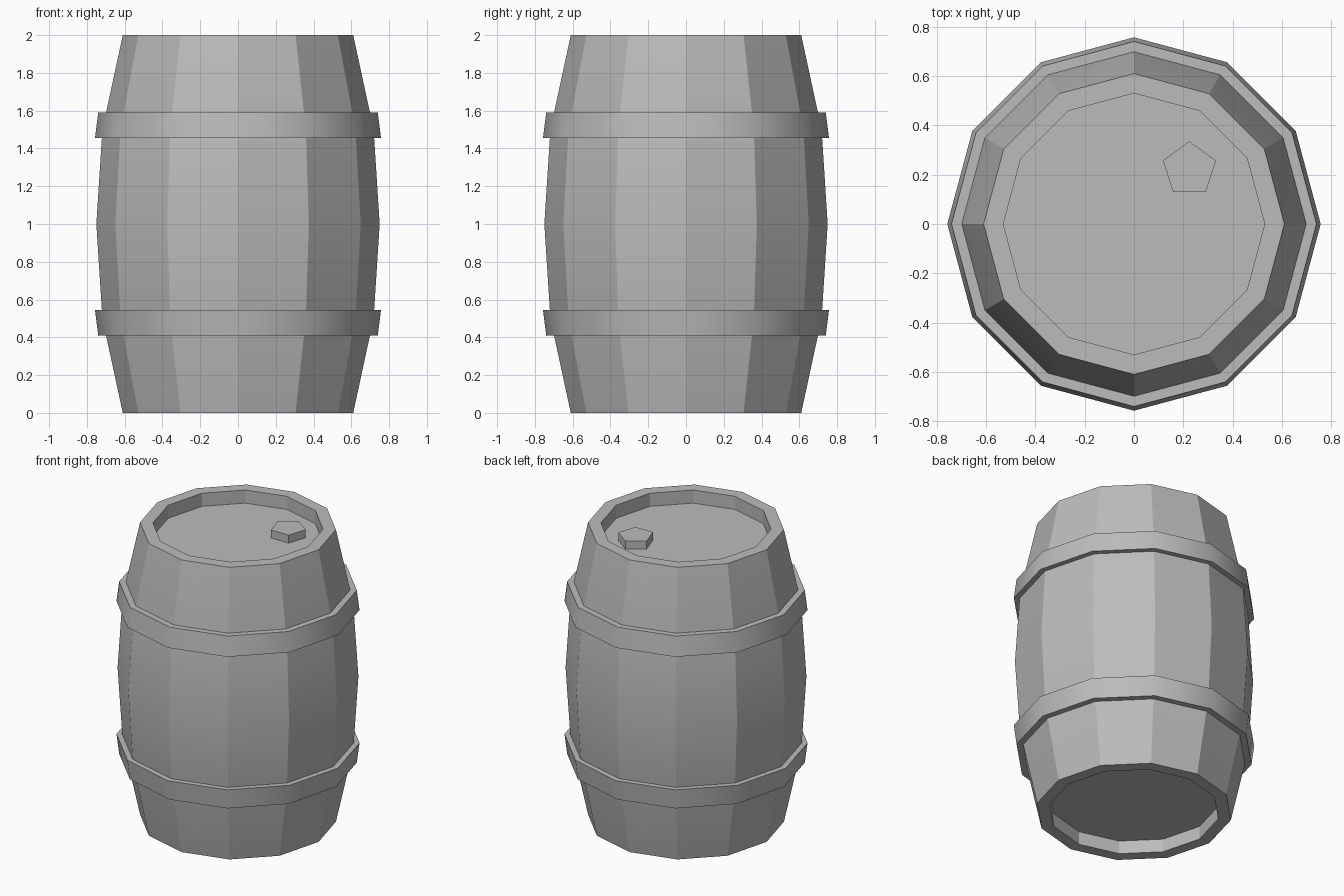
import bpy, math

if "Cube" in bpy.data.objects:
    bpy.data.objects.remove(bpy.data.objects["Cube"])

SIDES = 12

grey = bpy.data.materials.new("barrel grey")
grey.diffuse_color = (0.5, 0.5, 0.5, 1)
grey.use_nodes = True
grey.node_tree.nodes["Principled BSDF"].inputs["Base Color"].default_value = grey.diffuse_color


def lathe(name, profile, sides=SIDES, centre=(0, 0), turn=0.0, closed=False, smooth=25):
    """Revolve (radius, z) points around z; open profiles get end caps."""
    verts, faces = [], []
    for r, z in profile:
        for i in range(sides):
            a = turn + 2 * math.pi * i / sides
            verts.append((centre[0] + r * math.cos(a), centre[1] + r * math.sin(a), z))
    n = len(profile)
    for k in range(n if closed else n - 1):
        for i in range(sides):
            j, m = (i + 1) % sides, (k + 1) % n
            faces.append((k * sides + i, k * sides + j, m * sides + j, m * sides + i))
    if not closed:
        faces.append(tuple(reversed(range(sides))))
        faces.append(tuple(range((n - 1) * sides, n * sides)))
    mesh = bpy.data.meshes.new(name)
    mesh.from_pydata(verts, [], faces)
    mesh.materials.append(grey)
    obj = bpy.data.objects.new(name, mesh)
    bpy.context.collection.objects.link(obj)
    bpy.ops.object.select_all(action='DESELECT')
    bpy.context.view_layer.objects.active = obj
    obj.select_set(True)
    bpy.ops.object.shade_smooth_by_angle(angle=math.radians(smooth))
    return obj


# Barrel body with recessed lid and base
lathe("barrel_body", [
    (0.53, 0.09), (0.53, 0.0), (0.61, 0.0), (0.718, 0.5), (0.75, 1.0),
    (0.718, 1.5), (0.61, 2.0), (0.53, 2.0), (0.53, 1.91)])

# Hoops, each wider toward the barrel's middle
for name, z_end, z_mid in (("lower_hoop", 0.41, 0.545), ("upper_hoop", 1.59, 1.455)):
    ring = [(0.69, z_end), (0.74, z_end), (0.757, z_mid), (0.69, z_mid)]
    if z_end > z_mid:
        ring.reverse()
    lathe(name, ring, closed=True, smooth=40)

# Five-sided bung on the lid
lathe("bung", [(0.113, 1.90), (0.113, 1.965)], sides=5,
      centre=(0.225, 0.222), turn=math.pi / 2)
